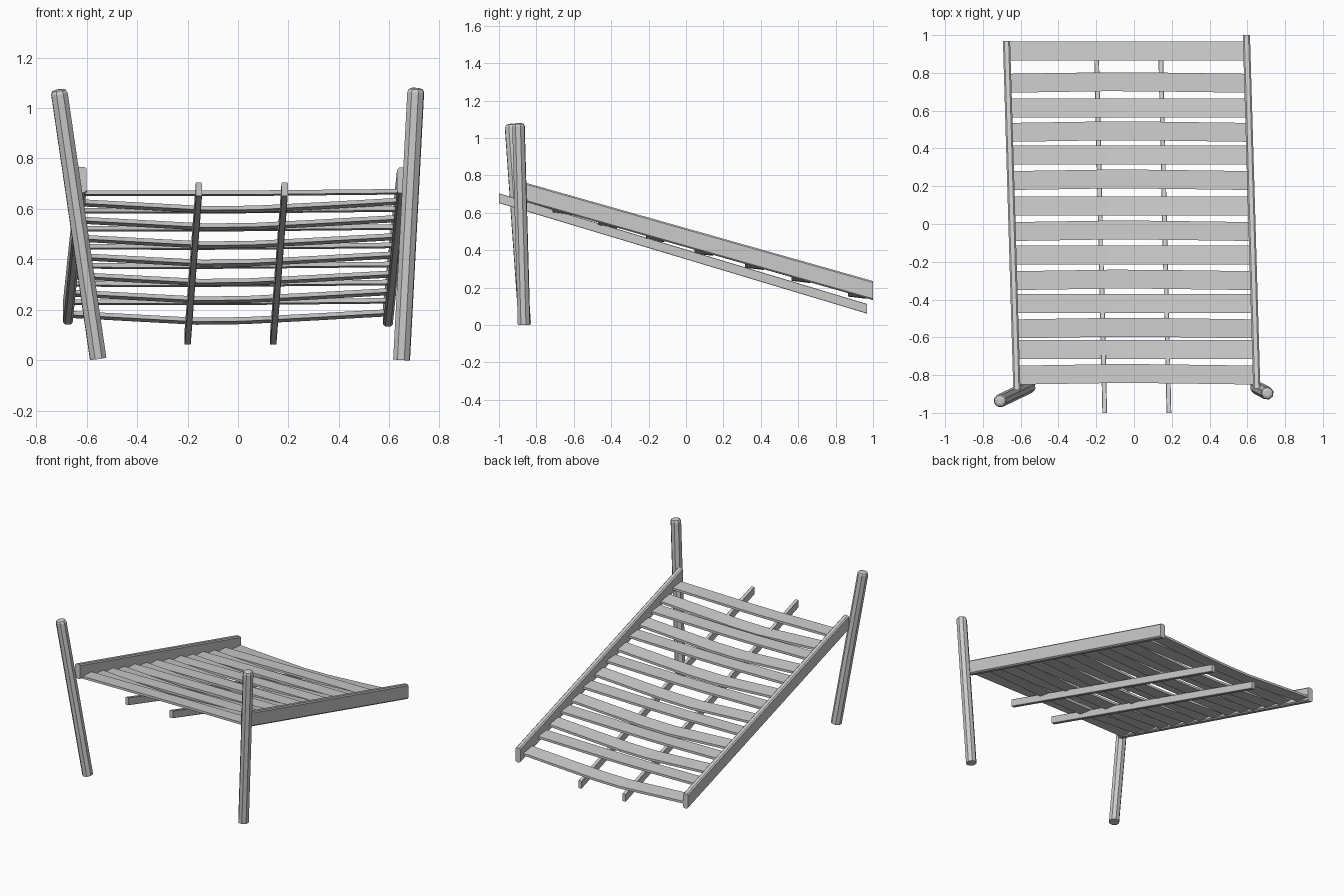
import bpy, bmesh
from mathutils import Vector

if "Cube" in bpy.data.objects:
    bpy.data.objects.remove(bpy.data.objects["Cube"])


def make(name, rings):
    """Skin a list of equal-sized vertex rings into a capped solid."""
    bm = bmesh.new()
    loops = [[bm.verts.new(p) for p in r] for r in rings]
    n = len(loops[0])
    for a, b in zip(loops, loops[1:]):
        for i in range(n):
            j = (i + 1) % n
            bm.faces.new((a[i], a[j], b[j], b[i]))
    bm.faces.new(loops[0])
    bm.faces.new(loops[-1])
    bmesh.ops.recalc_face_normals(bm, faces=bm.faces)
    me = bpy.data.meshes.new(name)
    bm.to_mesh(me)
    bm.free()
    ob = bpy.data.objects.new(name, me)
    bpy.context.collection.objects.link(ob)
    return ob


def plank(name, a, b, w, h, c):
    """Sloping plank from a to b with chamfered x/z cross-section."""
    prof = [(-w, c - h), (c - w, -h), (w - c, -h), (w, c - h),
            (w, h - c), (w - c, h), (c - w, h), (-w, h - c)]
    return make(name, [[(p[0] + x, p[1], p[2] + z) for x, z in prof] for p in (a, b)])


def post(name, a, b, r):
    """Leaning eight-sided post with a chamfered top."""
    a, b = Vector(a), Vector(b)
    d = b - a
    bpy.ops.mesh.primitive_cylinder_add(vertices=8, radius=r, depth=d.length,
                                        location=(a + b) / 2)
    ob = bpy.context.object
    ob.name = name
    bm = bmesh.new()
    bm.from_mesh(ob.data)
    top = [e for e in bm.edges if all(v.co.z > 0 for v in e.verts)]
    bmesh.ops.bevel(bm, geom=top, offset=0.018, segments=2, profile=0.5, affect='EDGES')
    bm.to_mesh(ob.data)
    bm.free()
    ob.rotation_mode = 'QUATERNION'
    ob.rotation_quaternion = d.to_track_quat('Z', 'Y')


# Side rails, sloping down to the collapsed end
L0, L1 = (-0.62, -0.88, 0.716), (-0.675, 0.97, 0.192)
R0, R1 = (0.65, -0.87, 0.713), (0.595, 1.0, 0.184)
plank("left_rail", L0, L1, 0.019, 0.051, 0.008)
plank("right_rail", R0, R1, 0.019, 0.051, 0.008)

# Support beams under the slats
for name, x in (("left_beam", -0.155), ("right_beam", 0.185)):
    plank(name, (x, -1.0, 0.678), (x - 0.045, 0.967, 0.087), 0.0125, 0.026, 0.002)

# Remaining posts
post("left_post", (-0.555, -0.862, 0.006), (-0.711, -0.937, 1.074), 0.035)
post("right_post", (0.649, -0.866, 0.001), (0.706, -0.896, 1.08), 0.035)


def rail_x(p, q, y):
    return p[0] + (q[0] - p[0]) * (y - p[1]) / (q[1] - p[1])


# Slats: alternately sagging and nearly straight
centres = [0.915, 0.745, 0.615, 0.485, 0.365, 0.23, 0.095, -0.04,
           -0.165, -0.30, -0.42, -0.555, -0.665, -0.80]
for i, y in enumerate(centres):
    xl, xr = rail_x(L0, L1, y), rail_x(R0, R1, y)
    sag, bow, slope = (0.03, 0, 0.12) if i % 2 == 0 else (0.003, 0.008, 0.06)
    z0 = 0.441 - 0.28 * y
    rings = []
    for t, k in ((0, 0), (0.2, 0.5), (0.4, 1), (0.55, 0.95), (0.75, 0.55), (1, 0)):
        x = xl + (xr - xl) * t
        yc, zc = y + bow * k, z0 - sag * k + 0.006 * (t - 0.5)
        rings.append([(x, yc + dy, zc - slope * dy + dz) for dy, dz in
                      ((-0.05, -0.008), (0.05, -0.008), (0.05, 0.008), (-0.05, 0.008))])
    make(f"slat_{i + 1}", rings)
